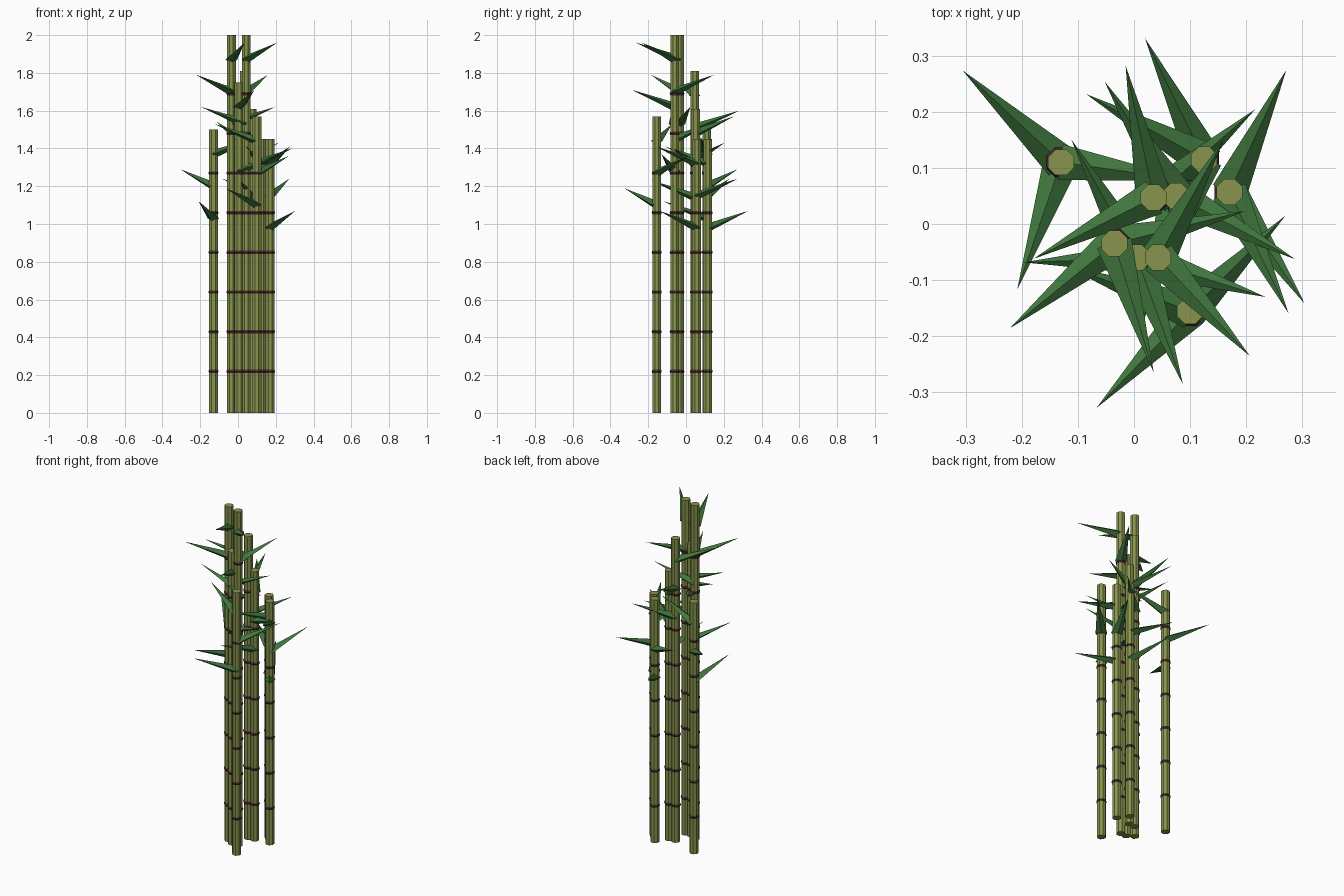
import bpy, bmesh, math
from mathutils import Matrix, Vector

cube = bpy.data.objects.get("Cube")
if cube:
    bpy.data.objects.remove(cube, do_unlink=True)


def material(name, rgb):
    m = bpy.data.materials.new(name)
    m.use_nodes = True
    m.diffuse_color = (*rgb, 1)
    bsdf = m.node_tree.nodes["Principled BSDF"]
    bsdf.inputs["Base Color"].default_value = (*rgb, 1)
    bsdf.inputs["Roughness"].default_value = 0.8
    return m


cane_green = material("cane_green", (0.25, 0.30, 0.075))
joint_brown = material("joint_brown", (0.075, 0.03, 0.03))
leaf_green = material("leaf_green", (0.05, 0.18, 0.047))

SEGMENT = 0.21      # distance between joints
LEAF_STEP = 0.17    # drop from one leaf to the next
LEAF_REACH = 0.24
LEAF_RISE = 0.09


def finish(bm, name, mat):
    mesh = bpy.data.meshes.new(name)
    bm.to_mesh(mesh)
    bm.free()
    mesh.materials.append(mat)
    obj = bpy.data.objects.new(name, mesh)
    bpy.context.collection.objects.link(obj)
    return obj


def add_drum(bm, x, y, bottom, top, r1, r2):
    """Eight-sided drum with a flat side facing the front."""
    place = Matrix.Translation((x, y, (bottom + top) / 2)) @ Matrix.Rotation(math.pi / 8, 4, 'Z')
    bmesh.ops.create_cone(bm, cap_ends=True, segments=8, radius1=r1, radius2=r2,
                          depth=top - bottom, matrix=place)


def add_leaf(bm, x, y, tip_z, angle):
    """Four-sided flattened spike pointing outward and up from a cane."""
    a = math.radians(angle)
    base = Vector((x, y, tip_z - LEAF_RISE))
    way = Vector((math.cos(a) * LEAF_REACH, math.sin(a) * LEAF_REACH, LEAF_RISE))
    length = way.length
    side = Vector((-math.sin(a), math.cos(a), 0))
    forward = way.normalized()
    up = forward.cross(side)
    turn = Matrix((side, up, forward)).transposed()
    if turn.determinant() < 0:
        turn = Matrix((side, -up, forward)).transposed()
    place = (Matrix.Translation(base + way / 2) @ turn.to_4x4()
             @ Matrix.Diagonal((1, 0.7, 1, 1)))
    bmesh.ops.create_cone(bm, cap_ends=True, segments=4, radius1=0.032, radius2=0,
                          depth=length, matrix=place)


# x, y, height, then leaf directions from the highest leaf down
canes = [
    (-0.13, 0.11, 1.50, (-8, 137, 251)),
    (-0.035, -0.035, 2.00, (-73, 219, 14)),
    (0.043, -0.06, 2.00, (-47, 61, 182)),
    (0.005, -0.06, 1.75, (-70, 119, -17)),
    (0.035, 0.047, 1.81, (207, 102, 41)),
    (0.075, 0.05, 1.61, (122, -28, 255)),
    (0.10, -0.155, 1.57, (160, 45, 226)),
    (0.125, 0.115, 1.45, (250, 151, 116)),
    (0.17, 0.057, 1.45, (-64, 65, -56)),
]

for number, (x, y, height, directions) in enumerate(canes, 1):
    # Cane
    bm = bmesh.new()
    add_drum(bm, x, y, 0, height, 0.025, 0.025)
    finish(bm, f"cane_{number}", cane_green)

    # Joint rings, with bevelled upper and lower edges
    bm = bmesh.new()
    for k in range(1, int(height / SEGMENT)):
        z = k * SEGMENT + 0.01
        add_drum(bm, x, y, z - 0.009, z, 0.025, 0.029)
        add_drum(bm, x, y, z, z + 0.009, 0.029, 0.025)
    bmesh.ops.remove_doubles(bm, verts=bm.verts, dist=0.0001)
    inner = [f for f in bm.faces if abs(f.normal.z) > 0.99]
    bmesh.ops.delete(bm, geom=inner, context='FACES_ONLY')
    finish(bm, f"joint_rings_{number}", joint_brown)

    # Leaves
    bm = bmesh.new()
    for k, angle in enumerate(directions):
        add_leaf(bm, x, y, height - 0.04 - k * LEAF_STEP, angle)
    bmesh.ops.recalc_face_normals(bm, faces=bm.faces)
    finish(bm, f"leaves_{number}", leaf_green)
